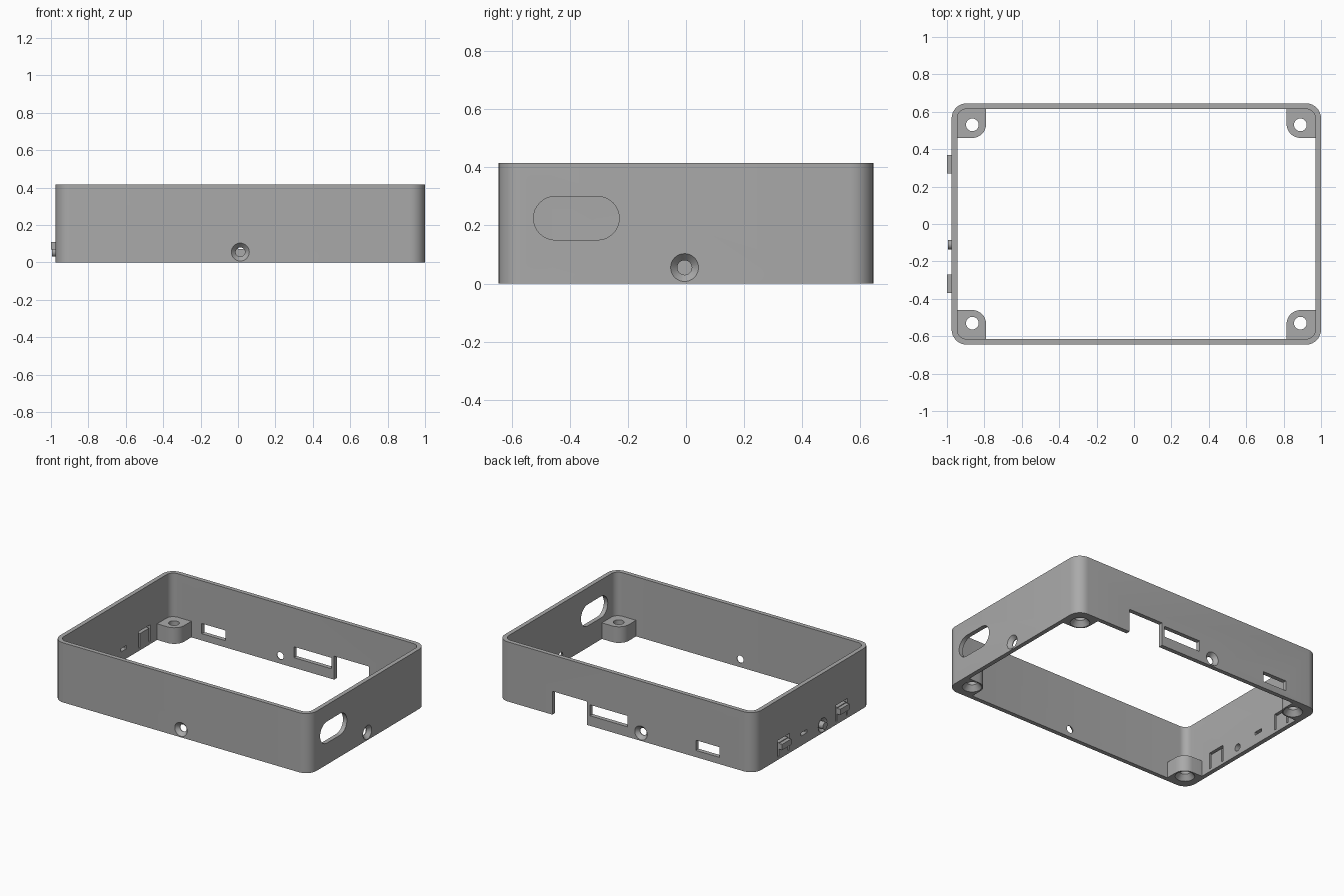
import bpy, bmesh
from math import pi, cos, sin
from mathutils import Matrix, Vector

cube = bpy.data.objects.get("Cube")
if cube:
    bpy.data.objects.remove(cube, do_unlink=True)

grey = bpy.data.materials.new("plain_grey")
grey.use_nodes = True
COLOR = (0.4, 0.4, 0.4, 1)
grey.diffuse_color = COLOR
grey.node_tree.nodes["Principled BSDF"].inputs["Base Color"].default_value = COLOR

CX = 0.0125                      # middle of the frame walls
HX, HY, H, T = 0.9875, 0.645, 0.415, 0.03
LEFT, RIGHT = CX - HX, CX + HX


def to_object(bm, name):
    bmesh.ops.recalc_face_normals(bm, faces=bm.faces)
    mesh = bpy.data.meshes.new(name)
    bm.to_mesh(mesh)
    bm.free()
    mesh.materials.append(grey)
    ob = bpy.data.objects.new(name, mesh)
    bpy.context.collection.objects.link(ob)
    return ob


def rounded_prism(name, x, y, z, r, axes=(0, 1, 2), steps=8):
    """Rounded rectangle in the first two axes, extruded along the third."""
    bm = bmesh.new()
    verts = []
    corners = ((x[1], y[1], -1, -1), (x[0], y[1], 1, -1), (x[0], y[0], 1, 1), (x[1], y[0], -1, 1))
    for q, (px, py, sx, sy) in enumerate(corners):
        for i in range(steps + 1):
            a = (q + i / steps) * pi / 2
            p = Vector()
            p[axes[0]] = px + r * (sx + cos(a))
            p[axes[1]] = py + r * (sy + sin(a))
            p[axes[2]] = z[0]
            verts.append(bm.verts.new(p))
    bmesh.ops.remove_doubles(bm, verts=bm.verts, dist=0.0001)
    face = bm.faces.new([v for v in verts if v.is_valid])
    top = bmesh.ops.extrude_face_region(bm, geom=[face])["geom"]
    move = Vector()
    move[axes[2]] = z[1] - z[0]
    bmesh.ops.translate(bm, vec=move, verts=[g for g in top if isinstance(g, bmesh.types.BMVert)])
    return to_object(bm, name)


def box(name, x, y, z):
    bm = bmesh.new()
    bmesh.ops.create_cube(bm, size=1)
    for v in bm.verts:
        for i, (lo, hi) in enumerate((x, y, z)):
            v.co[i] = hi if v.co[i] > 0 else lo
    return to_object(bm, name)


def cone(name, base, direction, r1, r2, length):
    bm = bmesh.new()
    d = Vector(direction)
    m = Matrix.Translation(Vector(base) + d * length / 2) @ d.to_track_quat("Z", "Y").to_matrix().to_4x4()
    bmesh.ops.create_cone(bm, cap_ends=True, segments=32, radius1=r1, radius2=r2, depth=length, matrix=m)
    return to_object(bm, name)


def boolean(ob, cutter, operation="DIFFERENCE"):
    mod = ob.modifiers.new("cut", "BOOLEAN")
    mod.operation, mod.solver, mod.object = operation, "EXACT", cutter
    bpy.context.view_layer.objects.active = ob
    bpy.ops.object.modifier_apply(modifier=mod.name)
    bpy.data.objects.remove(cutter, do_unlink=True)


def countersink(ob, point, inward, r_out, r_in, depth, through):
    d, p = Vector(inward), Vector(point)
    flare = (r_out - r_in) / depth * 0.01
    boolean(ob, cone("cutter", p - d * 0.01, d, r_out + flare, r_in, depth + 0.01))
    boolean(ob, cone("cutter", p - d * 0.02, d, r_in, r_in, through))


def inner_space(z):
    return rounded_prism("cutter", (LEFT + T, RIGHT - T), (-HY + T, HY - T), z, 0.05)


# Open rectangular wall frame
frame = rounded_prism("wall_frame", (LEFT, RIGHT), (-HY, HY), (0, H), 0.08)
boolean(frame, inner_space((-0.1, H + 0.1)))

# Countersunk screw holes, one per wall
SCREW_Z = 0.055
for point, inward in (((CX, -HY, SCREW_Z), (0, 1, 0)), ((-0.105, HY, SCREW_Z), (0, -1, 0)),
                      ((RIGHT, -0.005, SCREW_Z), (-1, 0, 0)), ((LEFT, -0.11, SCREW_Z), (1, 0, 0))):
    countersink(frame, point, inward, 0.048, 0.025, 0.025, 0.08)

# Long rounded cable opening in the +x wall
boolean(frame, rounded_prism("cutter", (-0.525, -0.23), (0.15, 0.30),
                             (RIGHT - 0.1, RIGHT + 0.1), 0.0749, (1, 2, 0)))

# Back wall: open notch, wide window and small port
back = (HY - 0.1, HY + 0.1)
for x, z in (((0.31, 0.578), (-0.1, 0.163)), ((0, 0.288), (0.07, 0.146)), ((-0.71, -0.527), (0.047, 0.118))):
    boolean(frame, box("cutter", x, back, z))

# Left wall: narrow slit, and slots that free two spring tongues
side = (LEFT - 0.1, LEFT + 0.1)
boolean(frame, box("cutter", side, (0.06, 0.125), (0.068, 0.09)))
for y in (-0.32, 0.32):
    slots = rounded_prism("cutter", (y - 0.065, y + 0.065), (0.02, 0.135), side, 0.002, (1, 2, 0), 1)
    tongue = box("cutter", (LEFT - 0.2, LEFT + 0.2), (y - 0.051, y + 0.051), (0, 0.116))
    boolean(slots, tongue)
    boolean(frame, slots)
    catch = box("catch_" + ("front" if y < 0 else "back"), (-1, LEFT + 0.02), (y - 0.05, y + 0.05), (0.07, 0.11))

# Corner screw bosses, countersunk from below
parts = [frame]
for sx, side_name in ((-1, "right"), (1, "left")):
    for sy, end_name in ((-1, "front"), (1, "back")):
        x = sorted((CX + sx * 0.803, CX + sx * 1.2))
        y = sorted((sy * 0.46, sy * 0.9))
        boss = rounded_prism(f"corner_boss_{end_name}_{side_name}", x, y, (0, 0.112), 0.075)
        boolean(boss, inner_space((-0.1, 0.3)), "INTERSECT")
        countersink(boss, (CX + sx * 0.877, sy * 0.53, 0), (0, 0, 1), 0.062, 0.034, 0.035, 0.2)
        parts.append(boss)

# Smooth the rounded corners and keep the edges sharp
for ob in parts:
    bpy.ops.object.select_all(action="DESELECT")
    ob.select_set(True)
    bpy.context.view_layer.objects.active = ob
    bpy.ops.object.shade_smooth_by_angle(angle=pi / 6)
